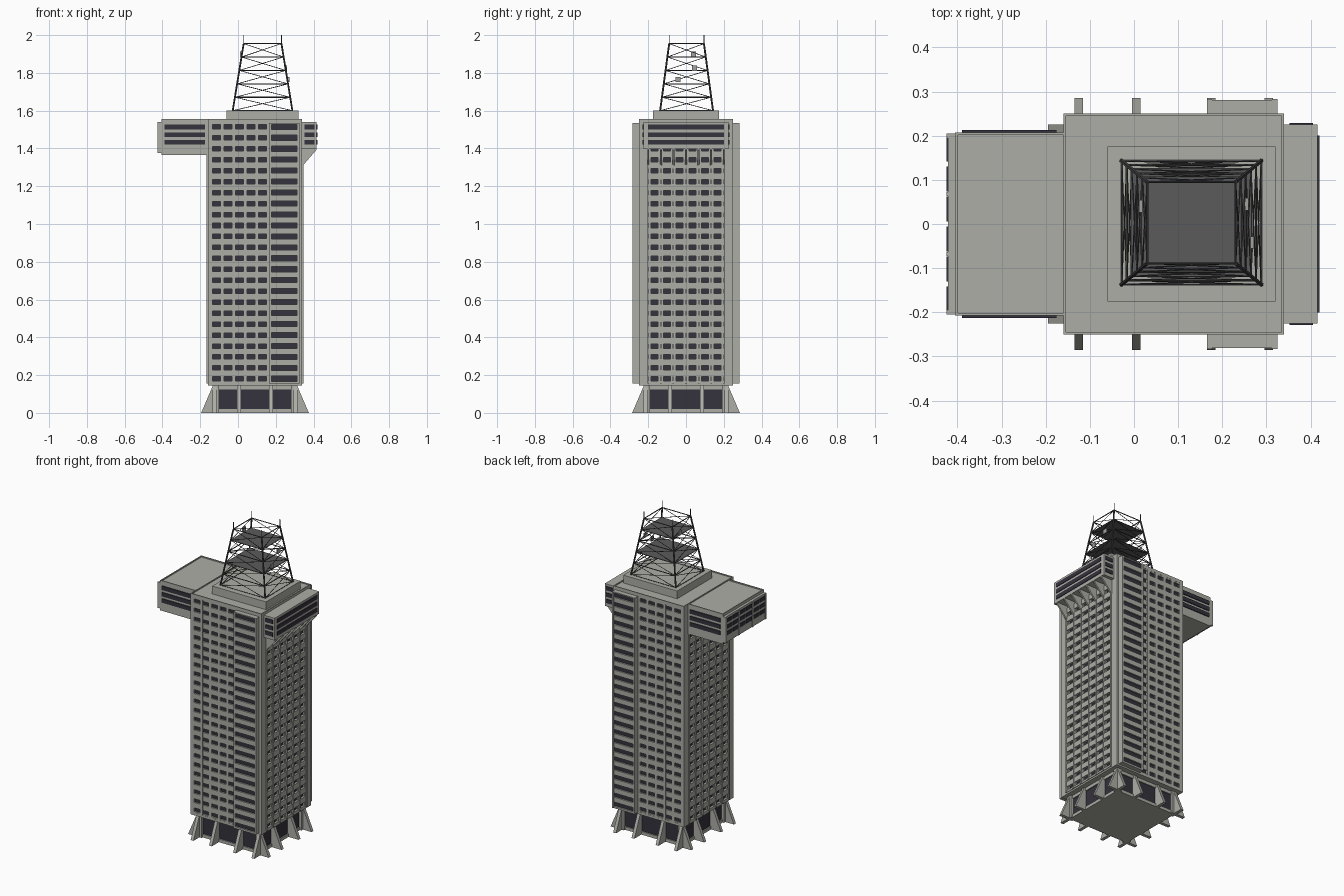
import bpy
import bmesh
from math import pi
from mathutils import Matrix, Vector

cube = bpy.data.objects.get("Cube")
if cube:
    bpy.data.objects.remove(cube, do_unlink=True)

CX = 0.09               # tower axis
BOTTOM, TOP = 0.155, 1.55
FLOORS = [0.18 + 0.058 * k for k in range(24)]


def material(name, r, g, b):
    m = bpy.data.materials.new(name)
    m.use_nodes = True
    m.diffuse_color = (r, g, b, 1)
    m.node_tree.nodes["Principled BSDF"].inputs["Base Color"].default_value = (r, g, b, 1)
    return m


concrete = material("concrete", 0.42, 0.42, 0.385)
glass = material("dark_glass", 0.036, 0.032, 0.046)
steel = material("dark_steel", 0.06, 0.06, 0.062)
deck = material("deck_grey", 0.105, 0.105, 0.105)
dish = material("panel_grey", 0.36, 0.36, 0.35)


def finish(name, bm, mat):
    bmesh.ops.recalc_face_normals(bm, faces=bm.faces)
    me = bpy.data.meshes.new(name)
    bm.to_mesh(me)
    bm.free()
    me.materials.append(mat)
    ob = bpy.data.objects.new(name, me)
    bpy.context.collection.objects.link(ob)
    return ob


def boxes(name, mat, items, cx=CX):
    """One object from boxes given as x0, x1, y0, y1, z0, z1."""
    bm = bmesh.new()
    for x0, x1, y0, y1, z0, z1 in items:
        mid = Vector((cx + (x0 + x1) / 2, (y0 + y1) / 2, (z0 + z1) / 2))
        size = (abs(x1 - x0), abs(y1 - y0), z1 - z0, 1)
        bmesh.ops.create_cube(bm, size=1, matrix=Matrix.Translation(mid) @ Matrix.Diagonal(size))
    return finish(name, bm, mat)


def both_y(items):
    return items + [(a, b, -d, -c, e, f) for a, b, c, d, e, f in items]


def both_x(items):
    return items + [(-b, -a, c, d, e, f) for a, b, c, d, e, f in items]


def fins(name, mat, profile, thick, places):
    """Radial plates: profile of (distance, z), placed by (angle, offset)."""
    bm = bmesh.new()
    for angle, off in places:
        m = Matrix.Translation((CX, 0, 0)) @ Matrix.Rotation(angle, 4, "Z")
        a, b = [[bm.verts.new(m @ Vector((d, off + s * thick / 2, z))) for d, z in profile]
                for s in (-1, 1)]
        bm.faces.new(a)
        bm.faces.new(b[::-1])
        for i in range(len(a)):
            j = (i + 1) % len(a)
            bm.faces.new((a[i], b[i], b[j], a[j]))
    return finish(name, bm, mat)


def rods(name, mat, segments):
    bm = bmesh.new()
    for p, q, r in segments:
        v = q - p
        m = Matrix.Translation((p + q) / 2) @ v.to_track_quat("Z", "Y").to_matrix().to_4x4()
        bmesh.ops.create_cone(bm, cap_ends=True, segments=6, radius1=r, radius2=r,
                              depth=v.length, matrix=m)
    return finish(name, bm, mat)


def bands(half_down, half_up, z_end):
    """Solid heights between the window rows."""
    lows = [BOTTOM] + [z + half_up for z in FLOORS]
    highs = [z - half_down for z in FLOORS] + [z_end]
    return list(zip(lows, highs))


# Ground floor with splayed buttresses
boxes("lobby_glass", glass, [(-0.208, 0.208, -0.208, 0.208, 0.003, 0.144)])
boxes("lobby_frame", concrete, [(-0.215, 0.215, -0.215, 0.215, 0, 0.02),
                                (-0.215, 0.215, -0.215, 0.215, 0.125, 0.15)])
fins("buttresses", concrete, [(0.19, 0), (0.285, 0), (0.222, 0.147), (0.19, 0.147)], 0.02,
     [(k * pi / 2, o) for k in range(4) for o in (-0.215, -0.085, 0.085, 0.215)])

# Tower shaft, roof slab and corners
boxes("tower_core", glass, [(-0.24, 0.24, -0.24, 0.24, 0.15, 1.54)])
boxes("tower_slabs", concrete, [(-0.25, 0.25, -0.25, 0.25, 0.145, 0.16),
                                (-0.25, 0.25, -0.25, 0.25, 1.535, TOP)])
boxes("tower_corners", concrete,
      both_y(both_x([(0.232, 0.25, 0.2, 0.25, BOTTOM, TOP - 0.002)])))
boxes("roof_rim", concrete, both_y([(-0.25, 0.25, 0.244, 0.25, TOP, 1.556)])
      + both_x([(0.244, 0.25, -0.25, 0.25, TOP, 1.556)]))

# Front and back window walls
cols = [-0.204 + 0.061 * k for k in range(5)]
edges = [-0.25] + [c + s * 0.021 for c in cols for s in (-1, 1)] + [0.076]
wall = [(edges[i], edges[i + 1], 0.235, 0.25, BOTTOM, TOP - 0.002)
        for i in range(0, len(edges), 2)]
wall += [(-0.25, 0.076, 0.235, 0.249, a, b) for a, b in bands(0.012, 0.012, TOP - 0.002)]
boxes("window_walls", concrete, both_y(wall))

# Side window walls with ribs
ribs_y = [-0.2 + 0.4 / 6 * k for k in range(7)]
side = [(0.235, 0.249, y - 0.015, y + 0.015, BOTTOM, 1.54) for y in ribs_y]
side += [(0.235, 0.258, y - 0.004, y + 0.004, BOTTOM, 1.54) for y in ribs_y]
side += [(0.235, 0.254, -0.2, 0.2, a, b) for a, b in bands(0.012, 0.012, 1.54)]
boxes("side_walls", concrete, both_x(side))

# Projecting balcony bays, front and back
boxes("bay_glass", glass, both_y([(0.08, 0.23, 0.23, 0.272, 0.16, 1.53)]))
bay = [(0.075, 0.087, 0.23, 0.283, BOTTOM, 1.535), (0.223, 0.235, 0.23, 0.283, BOTTOM, 1.535)]
bay += [(0.08, 0.23, 0.23, 0.281, a, b) for a, b in bands(0.013, 0.014, 1.535)]
boxes("balcony_bays", concrete, both_y(bay))

# Upper lookout box on the left, carried by brackets
STRIPS = [(1.42, 1.445), (1.46, 1.485), (1.501, 1.526)]
boxes("lookout_box", concrete, [(0.24, 0.326, -0.225, 0.225, 1.398, 1.54)])
boxes("lookout_windows", glass,
      [(0.325, 0.33, -0.2, 0.2, a, b) for a, b in STRIPS]
      + both_y([(0.262, 0.315, 0.224, 0.229, a, b) for a, b in STRIPS]))
fins("lookout_brackets", concrete, [(0.245, 1.3), (0.325, 1.392), (0.325, 1.4), (0.245, 1.4)],
     0.01, [(0, y) for y in ribs_y])

# Long cantilevered wing on the right
boxes("wing", concrete, [(-0.405, -0.155, -0.207, 0.207, 1.365, 1.55)], 0)
boxes("wing_rim", concrete, both_y([(-0.405, -0.16, 0.201, 0.207, 1.55, 1.557)])
      + [(-0.405, -0.399, -0.207, 0.207, 1.55, 1.557)], 0)
boxes("wing_windows", glass,
      both_y([(-0.39, -0.175, 0.206, 0.213, a, b) for a, b in STRIPS]), 0)
boxes("wing_end_bay", concrete, [(-0.421, -0.4, -0.205, 0.205, 1.375, 1.54)], 0)
boxes("wing_end_windows", glass,
      [(-0.424, -0.42, y - 0.028, y + 0.028, a, b) for a, b in STRIPS
       for y in [-0.17 + 0.068 * k for k in range(6)]], 0)
boxes("wing_end_dividers", concrete,
      [(-0.425, -0.42, y - 0.005, y + 0.005, 1.375, 1.54)
       for y in (-0.2, -0.068, 0.068, 0.2)], 0)

# Roof plinth and lattice mast
boxes("mast_plinth", concrete, [(-0.19, 0.19, -0.175, 0.175, 1.545, 1.6)], 0.13)
SIGNS = [(-1, -1), (1, -1), (1, 1), (-1, 1)]
LEVELS = [1.6 + 0.071 * k for k in range(6)]


def half(z):
    t = (z - 1.6) / 0.355
    return 0.158 - 0.058 * t, 0.14 - 0.048 * t


def corner(k, z):
    hx, hy = half(z)
    sx, sy = SIGNS[k % 4]
    return Vector((0.13 + sx * hx, sy * hy + 0.003, z))


legs, braces = [], []
for k in range(4):
    tip = corner(k, LEVELS[-1])
    legs.append((corner(k, 1.598), tip, 0.005))
    legs.append((tip, tip + Vector((0, 0, 0.045)), 0.002))
    for i, z in enumerate(LEVELS):
        braces.append((corner(k, z), corner(k + 1, z), 0.003))
        if i < 5:
            up = LEVELS[i + 1]
            braces.append((corner(k, z), corner(k + 1, up), 0.0018))
            braces.append((corner(k + 1, z), corner(k, up), 0.0018))
rods("mast_legs", steel, legs)
rods("mast_braces", steel, braces)

# Decks and small antenna panels in the mast
decks = []
for z in (LEVELS[2], LEVELS[4]):
    hx, hy = half(z)
    decks.append((-hx, hx, 0.003 - hy, 0.003 + hy, z - 0.003, z + 0.003))
boxes("mast_decks", deck, decks, 0.13)
boxes("antenna_panels", dish,
      [(x - 0.004, x + 0.004, y - 0.014, y + 0.014, z - 0.014, z + 0.014)
       for x, y, z in ((0.015, 0.04, 1.9), (0.255, 0.045, 1.825), (0.268, -0.042, 1.765))], 0)
